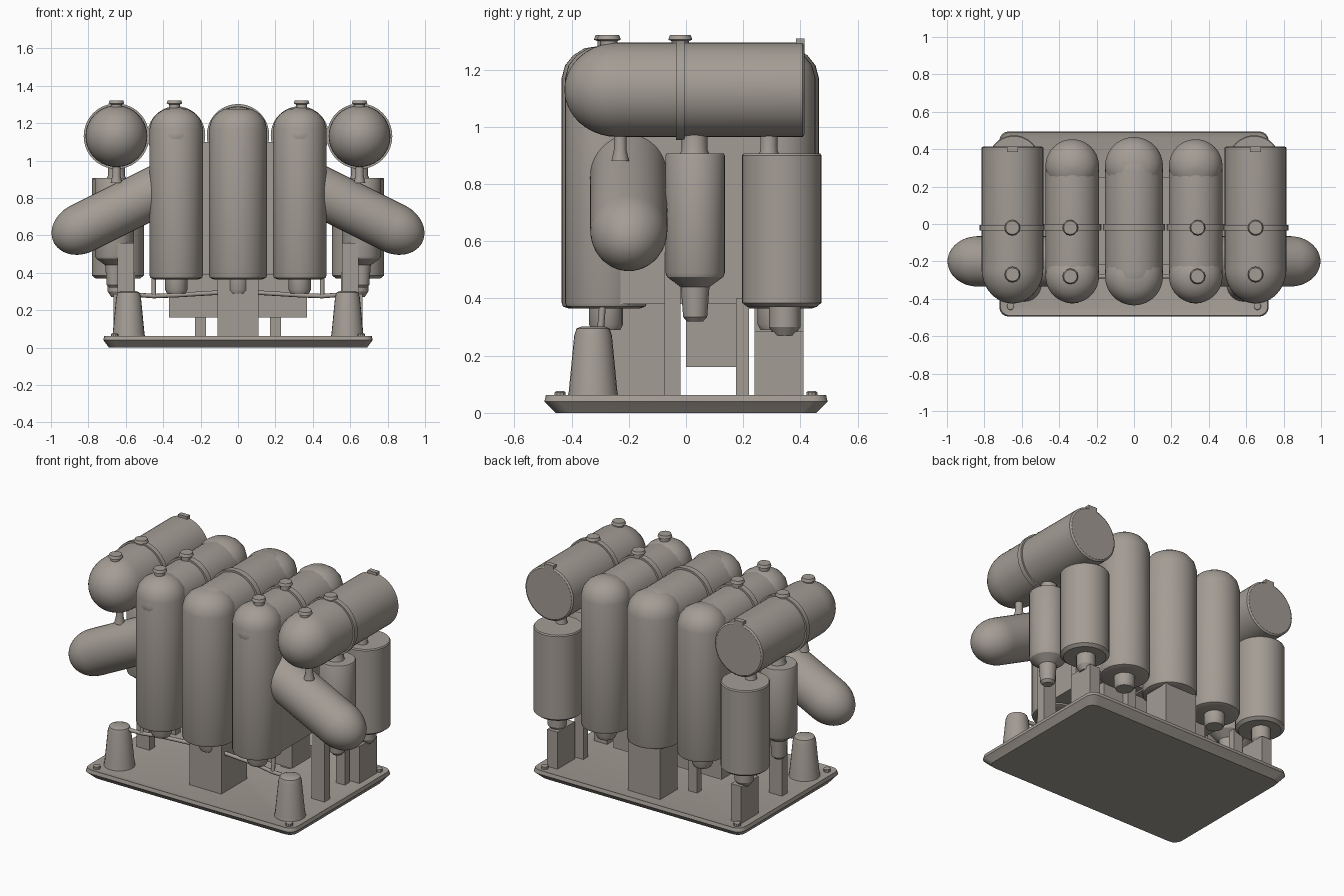
import bpy, bmesh, math
from mathutils import Matrix, Vector

if "Cube" in bpy.data.objects:
    bpy.data.objects.remove(bpy.data.objects["Cube"])

clay = bpy.data.materials.new("warm_grey")
clay.diffuse_color = (0.37, 0.335, 0.30, 1)
clay.use_nodes = True
clay.node_tree.nodes["Principled BSDF"].inputs["Base Color"].default_value = clay.diffuse_color


def finish(name, bm, mat=Matrix()):
    bm.transform(mat)
    bmesh.ops.recalc_face_normals(bm, faces=bm.faces)
    me = bpy.data.meshes.new(name)
    bm.to_mesh(me)
    bm.free()
    me.materials.append(clay)
    for p in me.polygons:
        p.use_smooth = True
    me.set_sharp_from_angle(angle=math.radians(32))
    ob = bpy.data.objects.new(name, me)
    bpy.context.collection.objects.link(ob)
    return ob


def lathe(name, profile, mat=Matrix(), sides=40):
    """Revolve (radius, height) points round local z and close the ends."""
    bm = bmesh.new()
    rings = [[bm.verts.new((r * math.cos(2 * math.pi * i / sides),
                            r * math.sin(2 * math.pi * i / sides), z))
              for i in range(sides)] for r, z in profile]
    for a, b in zip(rings, rings[1:]):
        for i in range(sides):
            j = (i + 1) % sides
            bm.faces.new((a[i], a[j], b[j], b[i]))
    bm.faces.new(rings[0])
    bm.faces.new(rings[-1])
    return finish(name, bm, mat)


def dome(r, z, h, n=8, flip=1):
    """Elliptical cap points from the rim at z to the tip at z + flip*h."""
    pts = [(max(r * math.cos(math.pi / 2 * k / n), 0.002),
            z + flip * h * math.sin(math.pi / 2 * k / n)) for k in range(n + 1)]
    return pts if flip > 0 else pts[::-1]


def box(name, x0, x1, y0, y1, z0, z1, taper=1.0):
    bm = bmesh.new()
    bmesh.ops.create_cube(bm, size=1)
    for v in bm.verts:
        if v.co.z > 0:
            v.co.x *= taper
            v.co.y *= taper
    return finish(name, bm, Matrix.Translation(((x0 + x1) / 2, (y0 + y1) / 2, (z0 + z1) / 2))
                  @ Matrix.Diagonal((x1 - x0, y1 - y0, z1 - z0, 1)))


def at(x, y, z=0):
    return Matrix.Translation((x, y, z))


def along_y(x, z):
    # local z points towards the front (-y)
    return at(x, 0, z) @ Matrix.Rotation(math.pi / 2, 4, 'X')


# Base plate: rounded corners, flaring upwards, thin lip
bm = bmesh.new()
rings = []
for hx, hy, z in ((0.69, 0.455, 0), (0.72, 0.495, 0.04), (0.715, 0.49, 0.062), (0.69, 0.465, 0.055)):
    ring = []
    for q in range(4):
        sx, sy = ((1, 1), (-1, 1), (-1, -1), (1, -1))[q]
        for k in range(5):
            a = math.pi / 2 * (q + k / 4)
            ring.append(bm.verts.new((sx * (hx - 0.05) + 0.05 * math.cos(a),
                                      sy * (hy - 0.05) + 0.05 * math.sin(a), z)))
    rings.append(ring)
for a, b in zip(rings, rings[1:]):
    for i in range(20):
        j = (i + 1) % 20
        bm.faces.new((a[i], a[j], b[j], b[i]))
bm.faces.new(rings[0])
bm.faces.new(rings[-1])
finish("base_plate", bm)

# Inner bank: vertical cylinders front and back, joined by horizontal tanks on top
for x, r in ((-0.33, 0.143), (0, 0.155), (0.33, 0.143)):
    for part, y, back in (("front_cylinder", -0.28, 0), ("back_cylinder", 0.31, 0)):
        lathe(part, [(r - 0.025, 0.365), (r - 0.005, 0.372), (r, 0.385), (r, 1.17),
                     (r - 0.012, 1.215), (r - 0.04, 1.25), (r - 0.08, 1.275), (0.01, 1.285)],
              at(x, y))
        lathe("cylinder_nozzle", [(0.05, 0.29), (0.06, 0.31), (0.06, 0.38)], at(x, y), 16)
    lathe("top_tank", dome(r, -0.28, 0.17, flip=-1) + dome(r, 0.25, 0.175), along_y(x, 1.135))
    box("inner_wall", x - r + 0.01, x + r - 0.01, -0.28, 0.31, 0.38, 1.13)
    lathe("tank_band", [(r, 0.0), (r + 0.012, 0.0), (r + 0.012, 0.035), (r, 0.035)],
          along_y(x, 1.135))
box("core_block", -0.43, 0.43, -0.22, 0.25, 0.39, 1.1)

# Supports below the inner bank
box("front_pedestal", -0.11, 0.11, -0.32, -0.07, 0.05, 0.38)
box("back_pedestal", -0.11, 0.11, 0.24, 0.41, 0.05, 0.38)
box("cross_beam", -0.37, 0.37, 0.0, 0.18, 0.16, 0.40)

for s in (-1, 1):
    # Outer horizontal tanks: flat at the back, domed at the front
    lathe("outer_tank", [(0.155, -0.415), (0.165, -0.408)] + dome(0.165, 0.24, 0.185, 10),
          along_y(s * 0.65, 1.13))
    lathe("tank_band", [(0.16, 0.005), (0.175, 0.005), (0.175, 0.035), (0.16, 0.035)],
          along_y(s * 0.65, 1.13))
    # Filler caps on top
    for x, y in ((0.65, -0.27), (0.65, -0.02), (0.34, -0.28), (0.34, -0.02)):
        lathe("filler_cap", [(0.03, 1.26), (0.03, 1.30), (0.042, 1.305), (0.036, 1.322)],
              at(s * x, y), 12)
    box("rear_tab", s * 0.65 - 0.03, s * 0.65 + 0.03, 0.385, 0.415, 1.26, 1.31)

    # Leaning capsules
    direction = Vector((s * 0.44, 0, -0.22))
    lathe("leaning_capsule", dome(0.135, 0, 0.135, 10, -1)
          + dome(0.135, direction.length - 0.03, 0.17, 12),
          at(s * 0.42, -0.2, 0.845) @ direction.to_track_quat('Z', 'Y').to_matrix().to_4x4())

    # Rear canister with neck and nozzle
    lathe("rear_canister", [(0.12, 0.37), (0.139, 0.385), (0.139, 0.90), (0.134, 0.907)],
          at(s * 0.642, 0.335))
    lathe("rear_canister_nozzle", [(0.035, 0.27), (0.055, 0.30), (0.055, 0.38)],
          at(s * 0.642, 0.345), 16)
    # Middle canister tapering to a nozzle
    lathe("middle_canister", [(0.028, 0.32), (0.042, 0.335), (0.05, 0.44), (0.098, 0.475),
                              (0.104, 0.49), (0.104, 0.90), (0.10, 0.907)], at(s * 0.66, 0.032))
    # Necks hanging from the outer tanks
    for y, r in ((-0.23, 0.022), (0.03, 0.045), (0.29, 0.03)):
        lathe("tank_neck", [(r * 1.4, 0.88), (r, 0.92), (r, 0.985)], at(s * 0.65, y), 12)

    # Support posts
    box("middle_post", s * 0.60 - 0.045, s * 0.60 + 0.045, -0.075, -0.02, 0.05, 0.56)
    box("inner_post", s * 0.58 - 0.03, s * 0.58 + 0.03, 0.175, 0.22, 0.05, 0.40)
    box("rear_post", s * 0.63 - 0.035, s * 0.63 + 0.035, 0.24, 0.41, 0.05, 0.285)
    box("core_post", s * 0.20 - 0.03, s * 0.20 + 0.03, 0.175, 0.22, 0.05, 0.40)

    # Front bollards
    lathe("bollard", [(0.09, 0.05), (0.085, 0.075), (0.066, 0.27), (0.058, 0.295), (0.04, 0.302)],
          at(s * 0.585, -0.325), 24)
    # Corner bolts
    for y in (-0.44, 0.44):
        lathe("corner_bolt", [(0.02, 0.05), (0.02, 0.072), (0.014, 0.076)], at(s * 0.66, y), 10)

    # Thin feed pipe from bollard to the front cylinders
    cu = bpy.data.curves.new("feed_pipe", 'CURVE')
    cu.dimensions = '3D'
    cu.bevel_depth = 0.012
    cu.bevel_resolution = 2
    cu.use_fill_caps = True
    for path in (((0.58, -0.32, 0.285), (0.45, -0.30, 0.275), (0.33, -0.28, 0.28), (0.0, -0.28, 0.30)),
                 ((0.45, -0.30, 0.275), (0.45, -0.29, 0.40))):
        sp = cu.splines.new('POLY')
        sp.points.add(len(path) - 1)
        for p, (x, y, z) in zip(sp.points, path):
            p.co = (s * x, y, z, 1)
    cu.materials.append(clay)
    bpy.context.collection.objects.link(bpy.data.objects.new("feed_pipe", cu))
